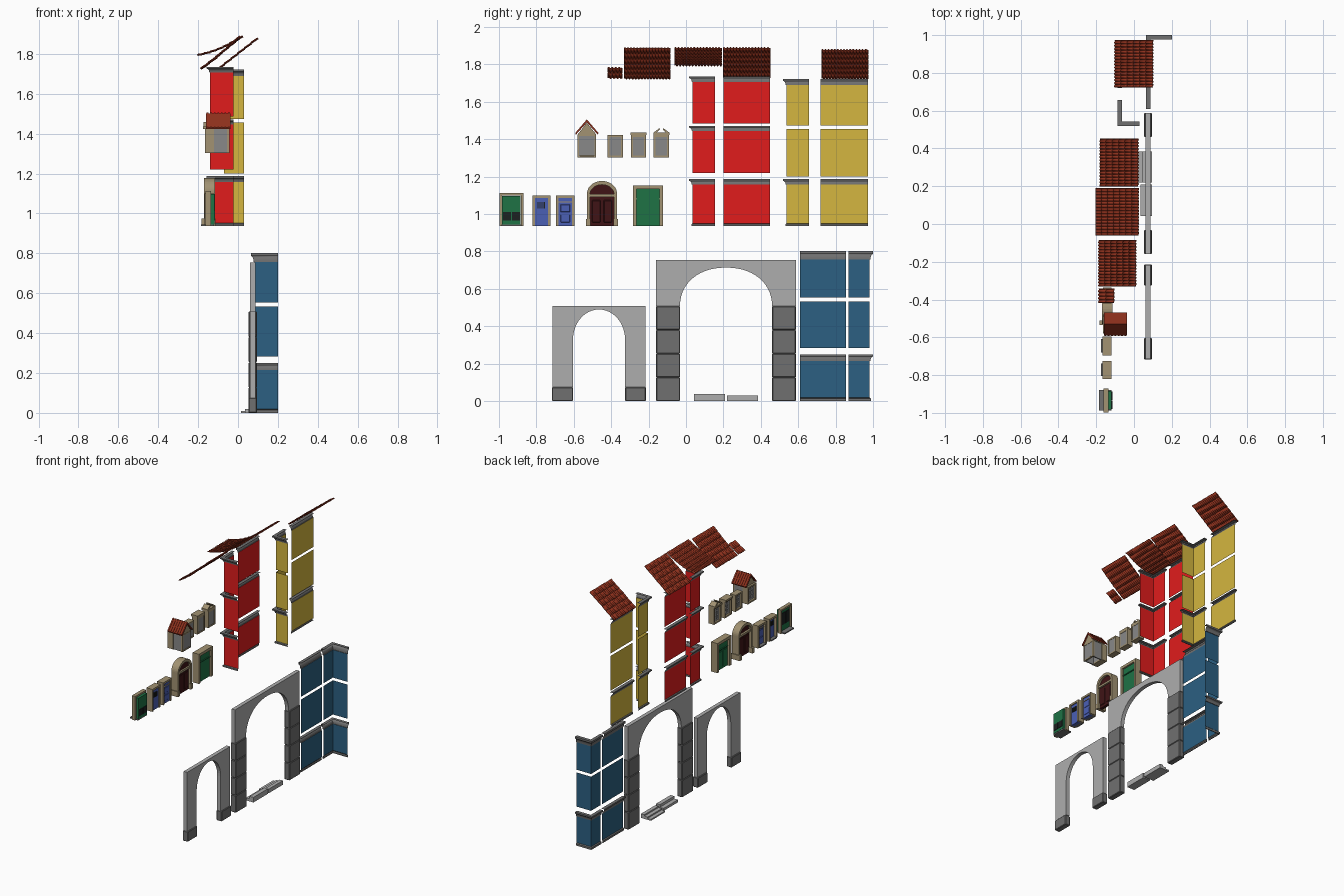
import bpy, bmesh, math
from mathutils import Vector

if "Cube" in bpy.data.objects:
    bpy.data.objects.remove(bpy.data.objects["Cube"])

COL = dict(red=(.75, .012, .012), yellow=(.66, .47, .05), blue=(.025, .117, .223),
           tile=(.27, .03, .012), tan=(.36, .29, .17), green=(.013, .17, .06),
           door_blue=(.07, .115, .46), maroon=(.05, .007, .008),
           stone=(.42, .42, .42), dark=(.16, .16, .16), pane=(.25, .25, .25), black=(.012, .015, .015))
MATS = {}
for k, c in COL.items():
    MATS[k] = bpy.data.materials.new(k)
    MATS[k].diffuse_color = (*c, 1)


def finish(bm, name, mat, smooth=False):
    me = bpy.data.meshes.new(name)
    bm.to_mesh(me)
    bm.free()
    ob = bpy.data.objects.new(name, me)
    bpy.context.collection.objects.link(ob)
    me.materials.append(MATS[mat])
    if smooth:
        bpy.ops.object.select_all(action='DESELECT')
        ob.select_set(True)
        bpy.context.view_layer.objects.active = ob
        bpy.ops.object.shade_smooth_by_angle(angle=math.radians(40))
    return ob


def prism(name, pts, x0, x1, mat, bevel=0):
    """Outline in (y, z) extruded along x."""
    bm = bmesh.new()
    f = bm.faces.new([bm.verts.new((x0, y, z)) for y, z in pts])
    r = bmesh.ops.extrude_face_region(bm, geom=[f])
    for v in r['geom']:
        if isinstance(v, bmesh.types.BMVert):
            v.co.x = x1
    bmesh.ops.recalc_face_normals(bm, faces=bm.faces)
    ob = finish(bm, name, mat)
    if bevel:
        m = ob.modifiers.new('bevel', 'BEVEL')
        m.width, m.segments = bevel, 1
    return ob


def box(name, x0, x1, y0, y1, z0, z1, mat, bevel=0):
    return prism(name, [(y0, z0), (y1, z0), (y1, z1), (y0, z1)], x0, x1, mat, bevel)


def arc(yc, hw, zs, h, n=20, e=2.0):
    """Arch curve from left to right."""
    out = []
    for i in range(n + 1):
        a = math.pi * (1 - i / n)
        c, s = math.cos(a), max(0, math.sin(a))
        out.append((yc + hw * math.copysign(abs(c) ** (2 / e), c), zs + h * s ** (2 / e)))
    return out


def sweep(name, path, prof, mat):
    """Sheet: profile (offset to the left of the path, z) swept along an xy path."""
    P = [Vector(p) for p in path]
    left = [Vector((-(b - a).y, (b - a).x)).normalized() for a, b in zip(P, P[1:])]
    bm = bmesh.new()
    rows = []
    for i, p in enumerate(P):
        n = left[0] if i == 0 else left[-1] if i == len(P) - 1 else left[i - 1] + left[i]
        rows.append([bm.verts.new((p.x + n.x * o, p.y + n.y * o, z)) for o, z in prof])
    for a, b in zip(rows, rows[1:]):
        for j in range(len(prof) - 1):
            bm.faces.new((a[j], a[j + 1], b[j + 1], b[j]))
    return finish(bm, name, mat, True)


def wall(name, path, z0, z1, mat, cornice=0, base=0):
    sweep(name, path, [(0, z0 + base), (0, z1 - cornice)], mat)
    if cornice:
        zc = z1 - cornice
        cove = [(.016 - .012 * math.cos(t * math.pi / 8), zc + cornice * .65 * math.sin(t * math.pi / 8))
                for t in range(5)]
        sweep(name + '_cornice', path, [(0, zc), (.004, zc)] + cove[1:] +
              [(.018, z1 - cornice * .3), (.018, z1), (-.006, z1)], 'dark')
    if base:
        sweep(name + '_base', path, [(0, z0), (.006, z0), (.006, z0 + base * .7), (0, z0 + base)], 'dark')


# Facade walls: straight panel plus corner panel, three storeys each
for col, flat, corner, storeys in (
    ('red', [(-.14, .2), (-.14, .45)], [(-.022, .035), (-.14, .035), (-.14, .155)],
     [(.936, 1.187, .03, .015), (1.22, 1.47, .025, 0), (1.485, 1.735, .028, 0)]),
    ('yellow', [(-.07, .72), (-.07, .973)], [(.03, .537), (-.07, .537), (-.07, .657)],
     [(.936, 1.187, .03, .015), (1.2, 1.455, 0, 0), (1.473, 1.722, .032, 0)]),
    ('blue', [(.082, .61), (.082, .856)], [(.082, .87), (.082, .982), (.2, .982)],
     [(0, .25, .036, .02), (.283, .533, 0, 0), (.553, .802, .045, 0)])):
    for i, (z0, z1, c, b) in enumerate(storeys):
        wall(f'{col}_wall_{i}', flat, z0, z1, col, c, b)
        wall(f'{col}_corner_{i}', corner, z0, z1, col, c, b)

# Large arch with stacked pier blocks
prism('large_arch', [(-.16, .508)] + arc(.214, .246, .508, .206, 28, 2.15) +
      [(.588, .508), (.588, .754), (-.16, .754)], .06, .088, 'stone')
for y0, y1 in ((-.16, -.032), (.46, .588)):
    for i in range(4):
        box('pier_block', .053, .095, y0, y1, i * .127, i * .127 + .127, 'dark', .004)

# Small arch with plinths
prism('small_arch', [(-.714, .075), (-.604, .075)] + arc(-.465, .139, .33, .16, 24) +
      [(-.326, .075), (-.217, .075), (-.217, .508), (-.714, .508)], .06, .088, 'stone')
for y0, y1 in ((-.717, -.604), (-.326, -.214)):
    box('small_plinth', .053, .095, y0, y1, 0, .075, 'dark', .004)

# Doorsteps
for name, y0, y1, x0, h, n in (('two_step_stair', .043, .209, .035, .037, 2),
                               ('three_step_stair', .22, .385, .015, .03, 3)):
    for i in range(n):
        box(name, x0 + i * (.095 - x0) / n, .095, y0, y1, h * i / n, h * (i + 1) / n, 'stone')


# Tiled roofs: corrugated overlapping rows along the slope
def roof(name, y0, y1, slope, flip=False):
    bm = bmesh.new()
    n = max(2, round((y1 - y0) / .0167)) * 6
    for (xa, za), (xb, zb) in zip(slope, slope[1:]):
        L = math.hypot(xb - xa, zb - za)
        nx, nz = -(zb - za) / L, (xb - xa) / L
        rows = []
        for x, z, lift in ((xa, za, .003), (xb, zb, 0)):
            row = []
            for j in range(n + 1):
                d = lift + .004 * math.sin(j / 6 * 2 * math.pi)
                row.append(bm.verts.new((x + nx * d, y0 + (y1 - y0) * j / n, z + nz * d)))
            rows.append(row)
        for j in range(n):
            bm.faces.new((rows[0][j], rows[1][j], rows[1][j + 1], rows[0][j + 1]))
    bmesh.ops.reverse_faces(bm, faces=bm.faces) if not flip else None
    bm.normal_update()
    ob = finish(bm, name, 'tile', True)
    m = ob.modifiers.new('thick', 'SOLIDIFY')
    m.thickness, m.offset = .004, 0


def line(x0, z0, x1, z1, n, sag=0):
    return [(x0 + (x1 - x0) * i / n, z0 + (z1 - z0) * i / n - sag * math.sin(math.pi * i / n))
            for i in range(n + 1)]


roof('yellow_roof', .725, .973, line(-.1, 1.722, .1, 1.878, 6))
roof('red_roof', .2, .45, line(-.178, 1.728, .022, 1.888, 6))
roof('curved_roof', -.06, .19, line(-.203, 1.792, .024, 1.888, 7, .014))
roof('lower_roof', -.33, -.085, line(-.185, 1.722, .01, 1.888, 6, .006))
roof('small_roof', -.417, -.342, line(-.185, 1.725, -.105, 1.782, 2))


def frame(name, x0, x1, y0, y1, z0, z1, w, sill=True):
    """Tan surround made of two jambs, a lintel and a sill."""
    box(name + '_jamb', x0, x1, y0, y0 + w, z0, z1, 'tan')
    box(name + '_jamb', x0, x1, y1 - w, y1, z0, z1, 'tan')
    box(name + '_lintel', x0, x1, y0 + w, y1 - w, z1 - w, z1, 'tan')
    if sill:
        box(name + '_sill', x0, x1, y0 + w, y1 - w, z0, z0 + w, 'tan')


def window(name, y0, y1, z0, z1, w=.011):
    frame(name, -.165, -.12, y0, y1, z0, z1, w)
    a, b, c, d = y0 + w, y1 - w, z0 + w, z1 - w
    box(name + '_glass', -.145, -.122, a, b, c, d, 'pane')
    m = (a + b) / 2
    for y in (a + .003, m, b - .003):
        box(name + '_mullion', -.153, -.145, y - .003, y + .003, c, d, 'stone')
    for i in range(4):
        z = c + .003 + (d - c - .006) * i / 3
        box(name + '_bar', -.151, -.145, a, b, z - .003, z + .003, 'stone')


# Windows: plain, corniced, and with broken pediment
window('plain_window', -.42, -.337, 1.302, 1.424)
window('cornice_window', -.295, -.213, 1.302, 1.424)
box('window_cornice', -.175, -.12, -.297, -.211, 1.424, 1.437, 'tan')
window('pediment_window', -.173, -.09, 1.302, 1.424)
box('pediment_base', -.175, -.12, -.175, -.088, 1.424, 1.436, 'tan')
for s in (-1, 1):
    c = -.1315
    prism('broken_pediment', [(c + s * .042, 1.436), (c + s * .012, 1.458), (c + s * .006, 1.455),
                              (c + s * .012, 1.448), (c + s * .024, 1.436)], -.172, -.125, 'tan')

# Dormer with gabled tile roof
window('dormer_window', -.58, -.48, 1.302, 1.425)
for y in (-.576, -.492):
    box('dormer_cheek', -.145, -.045, y, y + .008, 1.302, 1.425, 'pane')
box('dormer_back', -.053, -.045, -.57, -.49, 1.312, 1.425, 'pane')
frame('dormer_back_frame', -.055, -.043, -.58, -.48, 1.302, 1.425, .008)
prism('dormer_gable', [(-.58, 1.425), (-.48, 1.425), (-.53, 1.488)], -.152, -.045, 'tan')
for s in (-1, 1):
    c = -.53
    prism('dormer_roof', [(c, 1.49), (c + s * .059, 1.424), (c + s * .061, 1.431), (c, 1.502)], -.16, -.038, 'tile')
    for i in range(7):
        x = -.157 + i * .0178
        prism('dormer_roof_rib', [(c, 1.5), (c + s * .06, 1.429), (c + s * .062, 1.434), (c, 1.506)],
              x, x + .009, 'tile')

# Shop door with swung green leaf and step
frame('shop_door', -.162, -.135, -.997, -.87, .936, 1.112, .012, False)
box('shop_leaf', -.15, -.118, -.983, -.884, .945, 1.098, 'green')
for s in (-1, 1):
    box('shop_panel', -.119, -.115, -.9335 + s * .024 - .022, -.9335 + s * .024 + .022, .965, 1.012, 'black')
    box('shop_glass', -.155, -.149, -.9335 + s * .024 - .02, -.9335 + s * .024 + .02, .99, 1.075, 'black')
box('shop_step', -.185, -.12, -.987, -.88, .936, .945, 'dark')

# Two blue doors
for name, y0, y1, zt in (('barred_door', -.82, -.724, 1.073), ('blue_door', -.695, -.596, 1.07)):
    frame(name, -.168, -.12, y0, y1, .936, 1.1, .014, False)
    box(name + '_leaf', -.15, -.128, y0 + .014, y1 - .014, .936, 1.086, 'door_blue')
    box(name + '_step', -.175, -.15, y0 + .014, y1 - .014, .936, .944, 'dark')
for i in range(4):
    box('door_grille', -.154, -.124, -.794 + i * .011, -.788 + i * .011, 1.03, 1.064, 'black')
for z in (.955, 1.01):
    box('door_panel', -.154, -.126, -.672, -.619, z, z + .042, 'door_blue', .003)
box('transom', -.156, -.124, -.681, -.61, 1.061, 1.066, 'tan')

# Arched portal
cy = -.449
prism('portal_frame', [(cy - .08, .936)] + arc(cy, .08, 1.11, .067) + [(cy + .08, .936), (cy + .064, .936)] +
      arc(cy, .064, 1.105, .052)[::-1] + [(cy - .064, .936)], -.17, -.115, 'tan')
prism('portal_leaf', [(cy - .066, .936)] + arc(cy, .066, 1.105, .054) + [(cy + .066, .936)], -.15, -.13, 'maroon')
box('portal_transom', -.165, -.118, cy - .08, cy + .08, 1.092, 1.107, 'tan')
for s in (-1, 1):
    c = cy + s * .074
    box('portal_plinth', -.182, -.112, c - .012, c + .012, .936, .975, 'tan')
    box('portal_panel', -.155, -.126, cy + s * .031 - .023, cy + s * .031 + .023, .955, 1.075, 'maroon', .004)

# Green gate
frame('gate', -.168, -.118, -.284, -.123, .936, 1.153, .02, False)
box('gate_leaf', -.15, -.13, -.264, -.143, .936, 1.133, 'green')
box('gate_rail', -.156, -.124, -.264, -.143, 1.078, 1.085, 'green')
for y in (-.255, -.2):
    box('gate_panel', -.155, -.15, y, y + .048, .95, 1.07, 'green', .003)

for m in bpy.data.materials:
    if m.users and not m.is_grease_pencil:
        m.use_nodes = True
        m.node_tree.nodes["Principled BSDF"].inputs["Base Color"].default_value = m.diffuse_color
